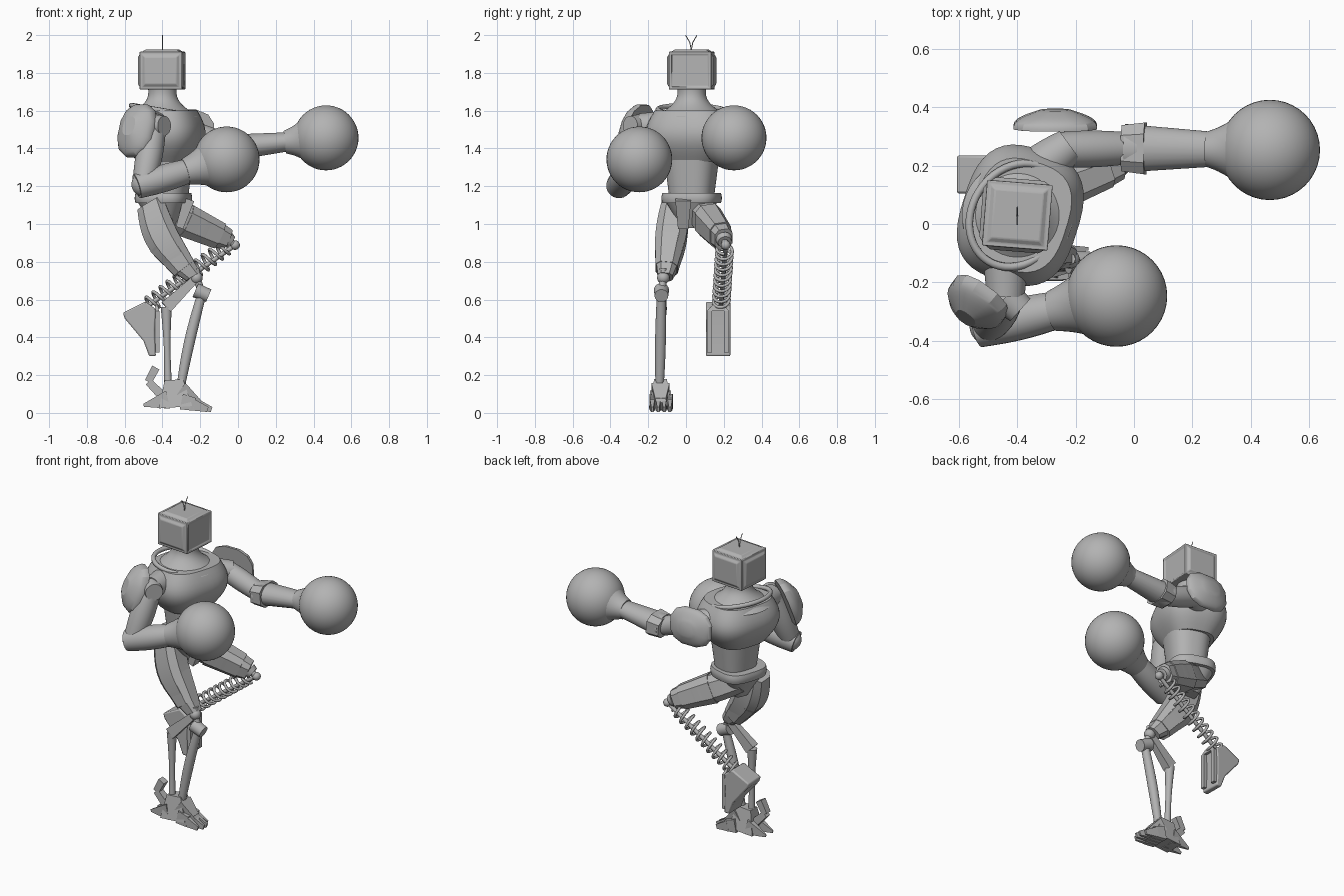
import bpy, bmesh, math
from mathutils import Vector, Matrix

if "Cube" in bpy.data.objects:
    bpy.data.objects.remove(bpy.data.objects["Cube"])

GREY = (.45, .45, .45, 1)
metal = bpy.data.materials.new("grey metal")
metal.use_nodes = True
metal.diffuse_color = GREY
metal.node_tree.nodes["Principled BSDF"].inputs["Base Color"].default_value = GREY

UP, SIDE = Vector((0, 0, 1)), Vector((0, 1, 0))
FACING = Vector((.95, -.3, 0))  # the torso is turned a little to its right


def add_object(name, data):
    data.materials.append(metal)
    ob = bpy.data.objects.new(name, data)
    bpy.context.collection.objects.link(ob)
    return ob


def finish(name, bm, bevel=0):
    bmesh.ops.recalc_face_normals(bm, faces=bm.faces)
    mesh = bpy.data.meshes.new(name)
    bm.to_mesh(mesh)
    bm.free()
    mesh.shade_smooth()
    mesh.set_sharp_from_angle(angle=math.radians(25))
    ob = add_object(name, mesh)
    if bevel:
        mod = ob.modifiers.new("soft edges", "BEVEL")
        mod.width, mod.segments = bevel, 2


def limb(name, start, end, r_start, r_end, bulge=0, flat=1, sides=40, power=2, up=SIDE, bow=(0, 0, 0)):
    """Tapered limb with a superellipse section; bulge swells it, flat squashes it, bow bends it."""
    bm = bmesh.new()
    start, end, bow = Vector(start), Vector(end), Vector(bow)
    along = (end - start).normalized()
    across = up.cross(along).normalized()
    third = along.cross(across)
    steps = 10 if bulge or bow.length else 1
    rings = []
    for i in range(steps + 1):
        t = i / steps
        wave = math.sin(math.pi * t)
        r = r_start + (r_end - r_start) * t + bulge * wave
        ring = []
        for k in range(sides):
            angle = math.tau * (k + .5) / sides
            x, y = (math.copysign(abs(f) ** (2 / power), f) for f in (math.cos(angle), math.sin(angle)))
            ring.append(bm.verts.new(start.lerp(end, t) + bow * wave + r * (across * x + third * y * flat)))
        rings.append(ring)
    for low, high in zip(rings, rings[1:]):
        for k in range(sides):
            n = (k + 1) % sides
            bm.faces.new((low[k], low[n], high[n], high[k]))
    bm.faces.new(rings[0])
    bm.faces.new(rings[-1])
    finish(name, bm)


def wedge(name, start, end, r_start, r_end, flat=1):
    """Four-sided tapered bar."""
    limb(name, start, end, r_start, r_end, flat=flat, sides=4, power=40)


def armour(name, start, end, r_start, r_end, bulge, flat, bow=(0, 0, 0)):
    """Chamfered eight-sided block."""
    limb(name, start, end, r_start, r_end, bulge, flat, sides=8, power=3, bow=bow)


def ball(name, centre, radius):
    bm = bmesh.new()
    bmesh.ops.create_uvsphere(bm, u_segments=40, v_segments=24, radius=radius)
    bm.transform(Matrix.Translation(centre))
    finish(name, bm)


def prism(name, outline, y_start, y_end, bevel):
    """Side outline in x and z, given a thickness along y."""
    bm = bmesh.new()
    face = bm.faces.new([bm.verts.new((x, y_start, z)) for x, z in outline])
    made = bmesh.ops.extrude_face_region(bm, geom=[face])["geom"]
    moved = [g for g in made if isinstance(g, bmesh.types.BMVert)]
    bmesh.ops.translate(bm, vec=SIDE * (y_end - y_start), verts=moved)
    finish(name, bm, bevel)


def wire(name, points, radius, closed=False):
    curve = bpy.data.curves.new(name, "CURVE")
    curve.dimensions, curve.bevel_depth, curve.bevel_resolution = "3D", radius, 2
    curve.use_fill_caps = True
    spline = curve.splines.new("POLY")
    spline.points.add(len(points) - 1)
    for point, place in zip(spline.points, points):
        point.co = (*place, 1)
    spline.use_cyclic_u = closed
    add_object(name, curve)


# Head: a box with a framed screen and stepped side, back and top panels
bm = bmesh.new()
bmesh.ops.create_cube(bm, size=1)
bm.transform(Matrix.Diagonal((.225, .225, .2, 1)))
for face in list(bm.faces):
    if face.normal.z > -.5:
        screen = face.normal.x > .5
        bmesh.ops.inset_individual(bm, faces=[face], thickness=.018, depth=0)
        bmesh.ops.inset_individual(bm, faces=[face], thickness=.006 if screen else .024, depth=-.006 if screen else .012)
bm.transform(Matrix.Translation((-.4, .03, 1.812)) @ Matrix.Rotation(-.08, 4, "Z"))
finish("head", bm, .008)
for side in (-1, 1):
    tips = [Vector((-.4, .028 + side * .03 * s * s, 1.92 + .08 * s)) for s in (0, .5, 1)]
    wire("antenna", tips, .0025)


# Torso: stacked upright sections, each from one height to another
def section(name, x, low, high, r_low, r_high, bulge, flat, power):
    limb(name, (x, .03, low), (x, .03, high), r_low, r_high, bulge, flat, power=power, up=FACING)


section("neck", -.4, 1.57, 1.72, .19, .076, -.04, 1, 2)
section("chest", -.39, 1.33, 1.6, .155, .19, .062, .86, 2.8)
section("waist", -.375, 1.14, 1.34, .115, .14, 0, .92, 2.6)
section("belt", -.395, 1.11, 1.165, .147, .147, .005, .93, 3)
section("pelvis", -.395, .98, 1.12, .05, .13, 0, 1, 3)
loop = [math.tau * i / 48 for i in range(48)]
collar = [(-.4 + .165 * math.cos(a), .03 + .175 * math.sin(a) + .03 * math.cos(a), 1.6 - .028 * math.cos(a)) for a in loop]
wire("collar", collar, .014, closed=True)
wedge("groin_plate", (-.26, -.015, 1.13), (-.31, -.015, .98), .03, .02, 1.4)

# Right arm, bent across the body
shoulder, elbow, fist = Vector((-.44, -.25, 1.52)), Vector((-.5, -.35, 1.21)), Vector((-.06, -.247, 1.342))
limb("right_shoulder_joint", shoulder + SIDE * .1, shoulder, .075, .065, up=UP)
limb("right_shoulder_disc", shoulder, shoulder + Vector((.05, -.045, 0)), .06, .052, up=UP)
limb("right_upper_arm", shoulder, elbow, .06, .058, bulge=.012)
ball("right_elbow", elbow, .064)
limb("right_forearm", elbow.lerp(fist, -.08), elbow.lerp(fist, .55), .066, .064, bulge=.008, sides=20)
limb("right_glove_cuff", elbow.lerp(fist, .5), elbow.lerp(fist, .88), .07, .155, bulge=-.012)
ball("right_glove", fist, .174)

# Left arm, punching forward
shoulder, elbow, fist = Vector((-.26, .255, 1.49)), Vector((-.03, .26, 1.405)), Vector((.466, .254, 1.456))
limb("left_shoulder_joint", shoulder - Vector((.09, .08, 0)), shoulder + Vector((.04, .015, 0)), .075, .06, bulge=.005, up=UP)
limb("left_upper_arm", shoulder, elbow, .06, .056, bulge=.005)
armour("left_elbow", elbow.lerp(fist, -.02), elbow.lerp(fist, .14), .064, .072, 0, 1.3)
limb("left_forearm", elbow, elbow.lerp(fist, .62), .07, .05, flat=1.2, sides=20)
limb("left_glove_cuff", elbow.lerp(fist, .56), elbow.lerp(fist, .86), .06, .155, bulge=-.014)
ball("left_glove", fist, .172)


# Shoulder guards: faceted domes
def guard(name, centre, outward, radius, flat, height):
    centre, outward = Vector(centre), Vector(outward).normalized()
    limb(name, centre, centre + outward * height, radius, radius * .35, radius * .2, flat, 12, 2.5, UP)


guard("left_shoulder_guard", (-.27, .328, 1.49), (0, 1, .1), .148, .8, .064)
guard("right_shoulder_guard", (-.528, -.255, 1.49), (-.5, -.68, .3), .112, 1.34, .09)

# Thighs, each with an armour band around the middle
hip, knee, bow = Vector((-.465, -.055, 1.11)), Vector((-.235, -.11, .72)), Vector((-.04, 0, -.01))
armour("right_thigh", hip, knee, .08, .045, .03, .92, bow=bow)
armour("right_thigh_plate", hip.lerp(knee, .5) + bow, hip.lerp(knee, .88) + bow * .5, .094, .068, 0, .9)
hip, knee = Vector((-.43, .06, 1.09)), Vector((-.06, .2, .92))
armour("left_thigh", hip, knee, .075, .06, .02, .84)
armour("left_thigh_plate", hip.lerp(knee, .4), hip.lerp(knee, .88), .094, .076, 0, .82)

# Left leg: knee pin, spring shin and hanging foot
pin = Vector((-.015, .21, .888))
limb("left_knee_cap", knee, knee.lerp(pin, .5), .045, .036, sides=16)
limb("left_knee_pin", knee, pin, .018, .018)
ball("left_knee_ball", pin, .025)
top, low = Vector((-.07, .205, .875)), Vector((-.48, .185, .565))
axis = (low - top).normalized()
across = axis.cross(SIDE).normalized()
third = axis.cross(across)
coil, steps, turns = [], 220, 11
for i in range(steps + 1):
    a = math.tau * turns * i / steps
    coil.append(top.lerp(low, i / steps) + .042 * (across * math.cos(a) + third * math.sin(a)))
wire("shin_spring", coil, .0085)
wire("shin_rod", [pin, low], .012)
foot = [(-.61, .53), (-.49, .59), (-.435, .55), (-.44, .44), (-.435, .3), (-.47, .3), (-.5, .38), (-.6, .5)]
prism("left_foot", foot, .105, .235, .008)
for y in (.125, .215):
    wedge("left_foot_rail", (-.43, y, .54), (-.43, y, .32), .014, .014)
wedge("left_foot_bar", (-.43, .17, .54), (-.43, .17, .57), .012, .006, 5)

# Right shin: two bones hung from the knee
knee, roller, hinge = Vector((-.22, -.12, .715)), Vector((-.19, -.13, .635)), Vector((-.38, -.13, .56))
reach = Vector((.035, 0, -.015))
ball("right_knee_ball", knee, .033)
wire("right_knee_link", [knee + UP * .05, knee, roller], .02)
limb("right_knee_roller", roller - reach, roller + reach, .04, .036)
wedge("right_calf_hinge", knee, hinge, .02, .035, .8)
limb("right_shin_bone", roller, (-.305, -.14, .13), .024, .022, bulge=.006, sides=16, bow=(-.008, 0, 0))
limb("right_calf_bone", hinge, (-.37, -.14, .13), .03, .022, bulge=-.008, sides=16)

# Right foot: ankle, splayed toes, heel claws and spurs
wedge("right_ankle", (-.34, -.135, .175), (-.33, -.135, .03), .05, .09, .68)
wedge("right_instep", (-.31, -.135, .115), (-.2, -.135, .035), .055, .025, .9)
for i in range(4):
    y, back = -.178 + i * .031, .02 * abs(i - 1.5)
    wedge("right_toe", (-.3, y, .06), (-.2 - back, y, .045), .042, .035, .36)
    wedge("right_toe_tip", (-.215 - back, y, .045), (-.13 - back, y, .018), .033, .014, .42)
for y in (-.17, -.1):
    wedge("right_heel_claw", (-.37, y, .07), (-.5, y, .04), .05, .008, .4)
spur = Vector((-.475, -.138, .165))
wedge("right_heel_spur", spur, (-.435, -.138, .24), .02, .022)
wedge("right_heel_strut", spur, (-.4, -.138, .09), .02, .025)
wedge("right_front_spur", (-.305, -.138, .13), (-.27, -.138, .25), .02, .004)
